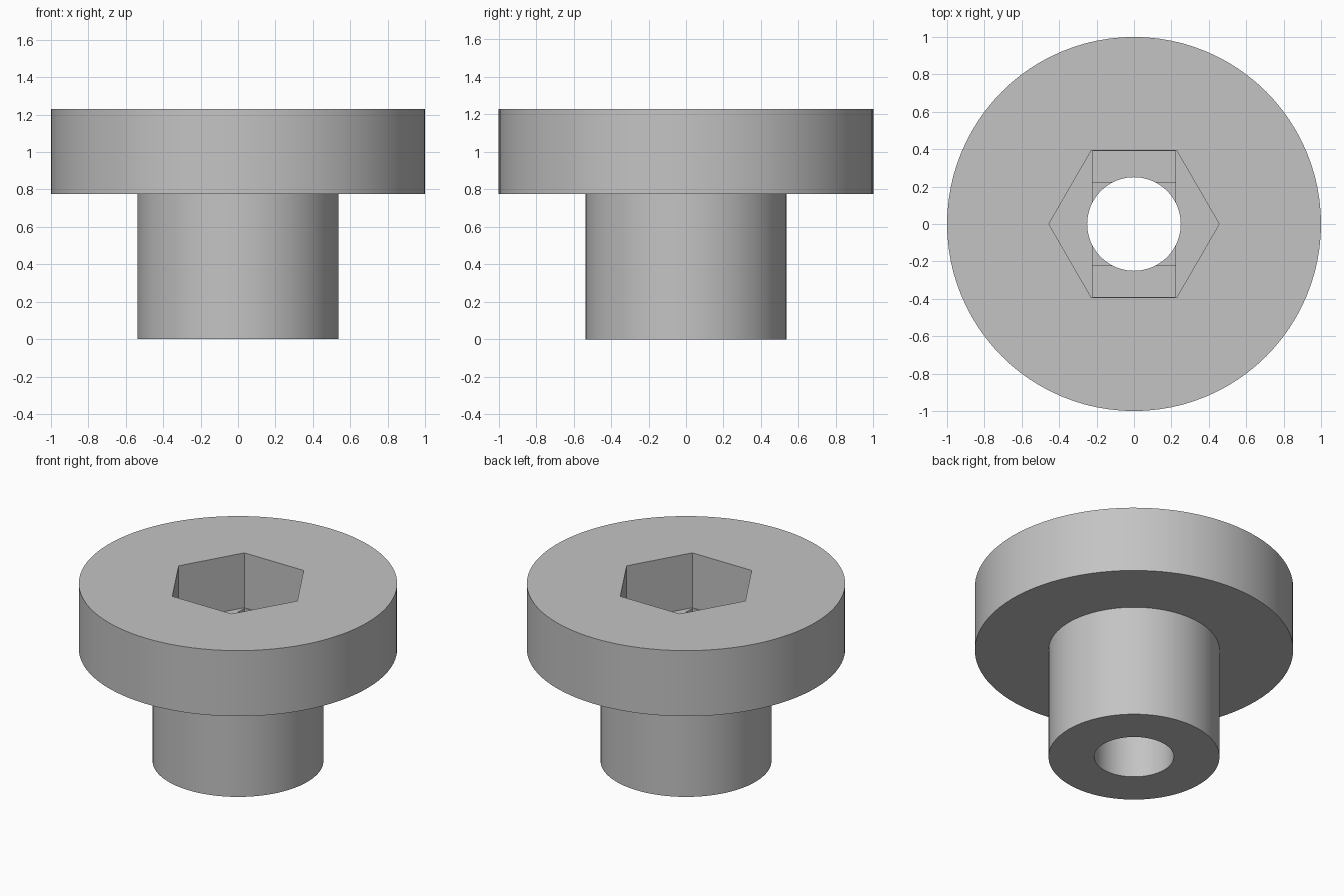
import bpy
import bmesh
import math
from mathutils import Matrix, Vector

cube = bpy.data.objects.get("Cube")
if cube:
    bpy.data.objects.remove(cube, do_unlink=True)

HEIGHT, FLANGE_Z = 1.23, 0.775
FLANGE_R, STEM_R, BORE_R = 1.0, 0.537, 0.25
HEX_R, HEX_FLOOR = 0.455, 0.85
SLOT_HALF, STEP = 0.222, 0.027
SEGMENTS = 96

grey = bpy.data.materials.new("plain grey")
grey.use_nodes = True
colour = (0.55, 0.55, 0.55, 1)
grey.diffuse_color = colour
grey.node_tree.nodes["Principled BSDF"].inputs["Base Color"].default_value = colour


def add_object(name, bm):
    bmesh.ops.recalc_face_normals(bm, faces=bm.faces)
    mesh = bpy.data.meshes.new(name)
    bm.to_mesh(mesh)
    bm.free()
    mesh.materials.append(grey)
    obj = bpy.data.objects.new(name, mesh)
    bpy.context.collection.objects.link(obj)
    return obj


def lathe(name, profile):
    """Spin a closed radius/height outline around z."""
    bm = bmesh.new()
    verts = [bm.verts.new((r, 0, z)) for r, z in profile]
    edges = [bm.edges.new((v, verts[i - 1])) for i, v in enumerate(verts)]
    bmesh.ops.spin(bm, geom=verts + edges, cent=(0, 0, 0), axis=(0, 0, 1),
                   angle=math.tau, steps=SEGMENTS, use_merge=True)
    bmesh.ops.remove_doubles(bm, verts=bm.verts, dist=1e-5)
    return add_object(name, bm)


def box_cutter(name, half_x, half_y, floor):
    top = HEIGHT - 0.1
    bm = bmesh.new()
    place = Matrix.LocRotScale(Vector((0, 0, (floor + top) / 2)), None,
                               Vector((2 * half_x, 2 * half_y, top - floor)))
    bmesh.ops.create_cube(bm, size=1, matrix=place)
    return add_object(name, bm)


def hex_cutter(name, radius, floor):
    top = HEIGHT + 0.2
    bm = bmesh.new()
    ring = [bm.verts.new((radius * math.cos(i * math.tau / 6),
                          radius * math.sin(i * math.tau / 6), floor))
            for i in range(6)]
    face = bm.faces.new(ring)
    grown = bmesh.ops.extrude_face_region(bm, geom=[face], use_keep_orig=True)["geom"]
    bmesh.ops.translate(bm, vec=(0, 0, top - floor),
                        verts=[g for g in grown if isinstance(g, bmesh.types.BMVert)])
    return add_object(name, bm)


# Flanged bushing with a through bore
bushing = lathe("flanged_bushing", [
    (BORE_R, 0), (STEM_R, 0), (STEM_R, FLANGE_Z),
    (FLANGE_R, FLANGE_Z), (FLANGE_R, HEIGHT), (BORE_R, HEIGHT)])

# Hexagonal nut pocket, then a shallow slot and a shallow square below it
cutters = [
    hex_cutter("nut_pocket_cutter", HEX_R, HEX_FLOOR),
    box_cutter("slot_cutter", SLOT_HALF, 0.389, HEX_FLOOR - STEP),
    box_cutter("square_cutter", SLOT_HALF, SLOT_HALF, HEX_FLOOR - 2 * STEP),
]

bpy.ops.object.select_all(action="DESELECT")
bushing.select_set(True)
bpy.context.view_layer.objects.active = bushing
for cutter in cutters:
    mod = bushing.modifiers.new(cutter.name, "BOOLEAN")
    mod.operation = "DIFFERENCE"
    mod.solver = "EXACT"
    mod.object = cutter
    bpy.ops.object.modifier_apply(modifier=mod.name)
    bpy.data.objects.remove(cutter, do_unlink=True)

bpy.ops.object.shade_smooth_by_angle(angle=math.radians(30))
